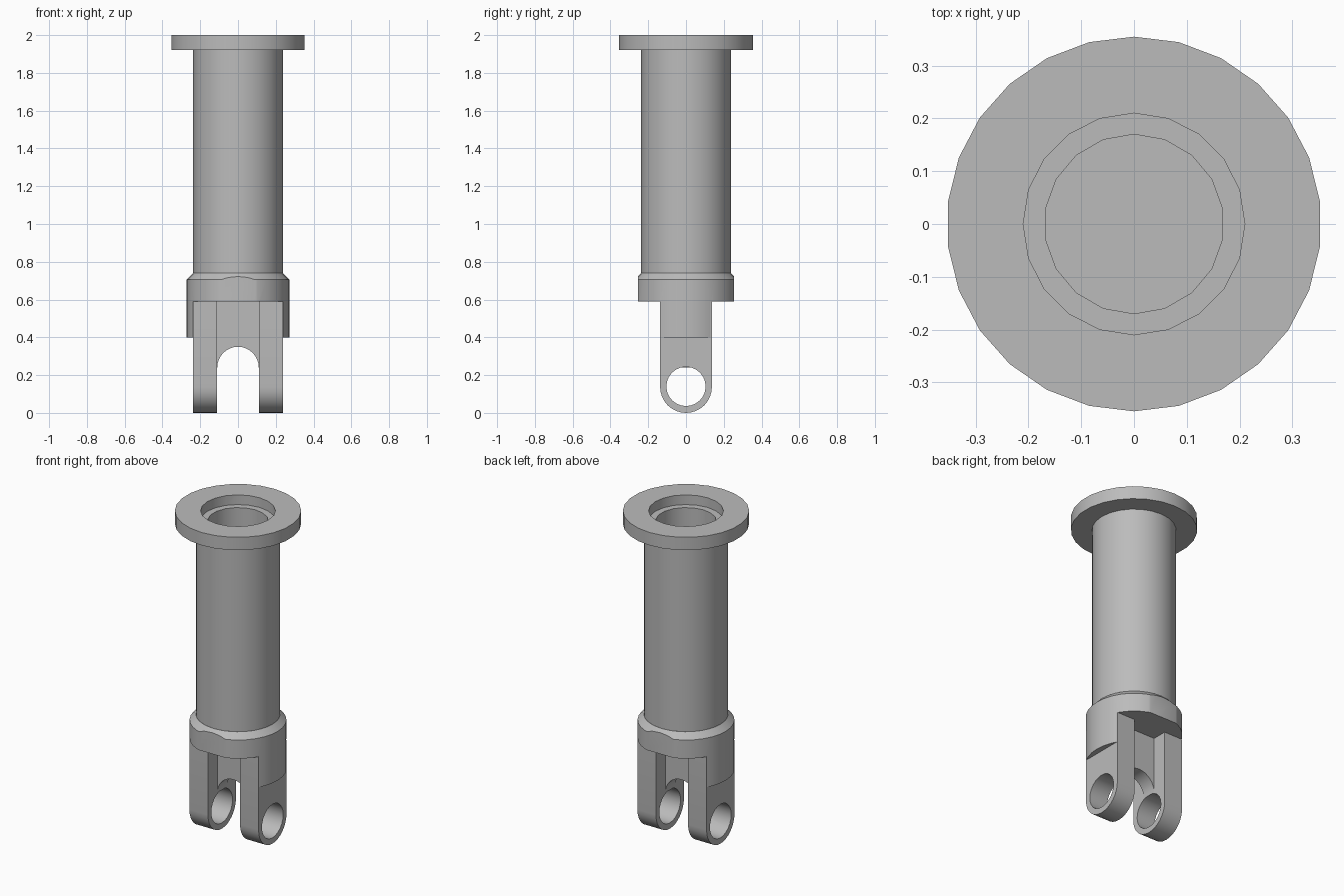
import bpy, bmesh
from math import sin, cos, pi, radians

cube = bpy.data.objects.get("Cube")
if cube:
    bpy.data.objects.remove(cube, do_unlink=True)

# Single cast grey metal colour
GREY = (0.5, 0.5, 0.5, 1)
metal = bpy.data.materials.new("grey metal")
metal.use_nodes = True
metal.diffuse_color = GREY
metal.node_tree.nodes["Principled BSDF"].inputs["Base Color"].default_value = GREY


def loft(name, rings):
    """Closed solid through a stack of rings with equal point counts."""
    bm = bmesh.new()
    loops = [[bm.verts.new(p) for p in ring] for ring in rings]
    n = len(loops[0])
    for a, b in zip(loops, loops[1:]):
        for i in range(n):
            j = (i + 1) % n
            bm.faces.new((a[i], a[j], b[j], b[i]))
    bm.faces.new(loops[0][::-1])
    bm.faces.new(loops[-1])
    bmesh.ops.recalc_face_normals(bm, faces=bm.faces)
    mesh = bpy.data.meshes.new(name)
    bm.to_mesh(mesh)
    bm.free()
    mesh.materials.append(metal)
    obj = bpy.data.objects.new(name, mesh)
    bpy.context.collection.objects.link(obj)
    return obj


def arc(radius, cx, cy, start, end, steps):
    return [(cx + radius * cos(start + (end - start) * i / steps),
             cy + radius * sin(start + (end - start) * i / steps))
            for i in range(steps + 1)]


def turned(name, profile, sides):
    """Round solid about z from (radius, height) pairs."""
    return loft(name, [[(x, y, z) for x, y in arc(r, 0, 0, pi / 2, pi * 5 / 2, sides)[:-1]]
                       for r, z in profile])


def prism_x(name, outline, lo, hi):
    return loft(name, [[(x, y, z) for y, z in outline] for x in (lo, hi)])


def prism_y(name, outline, lo, hi):
    return loft(name, [[(x, y, z) for x, z in outline] for y in (lo, hi)])


def cut(obj, cutter, operation="DIFFERENCE"):
    """Apply a boolean and discard the cutter."""
    cutter.hide_render = True
    mod = obj.modifiers.new("cut", "BOOLEAN")
    mod.operation, mod.solver, mod.object = operation, "EXACT", cutter
    bpy.context.view_layer.update()
    graph = bpy.context.evaluated_depsgraph_get()
    mesh = bpy.data.meshes.new_from_object(obj.evaluated_get(graph))
    obj.modifiers.clear()
    obj.data = mesh
    bpy.data.objects.remove(cutter, do_unlink=True)


TUBE_R, COLLAR_R = 0.237, 0.272
COLLAR_TOP, COLLAR_BASE, SKIRT_BASE = 0.74, 0.59, 0.40
LEG_IN, LEG_Y = 0.11, 0.137
BORE_R, BORE_FLOOR = 0.17, 0.76

# Flange with a stepped opening
flange = turned("flange", [(0.355, 1.92), (0.355, 2.0)], 26)
cut(flange, turned("bore_cutter", [(BORE_R, 1.8), (BORE_R, 2.1)], 18))
cut(flange, turned("counterbore_cutter", [(0.21, 1.94), (0.21, 2.1)], 20))

# Hollow barrel
barrel = turned("barrel", [(TUBE_R, COLLAR_TOP), (TUBE_R, 1.92)], 24)
cut(barrel, turned("bore_cutter", [(BORE_R, BORE_FLOOR), (BORE_R, 2.1)], 18))

# Chamfered collar: flats front and back, side skirts reaching down the legs
collar = turned("collar", [(COLLAR_R, SKIRT_BASE), (COLLAR_R, 0.705),
                           (TUBE_R, COLLAR_TOP)], 32)
flat = 0.255
half = [(flat, 0.9), (flat, COLLAR_BASE), (LEG_Y, COLLAR_BASE), (LEG_Y, 0.3)]
cut(collar, prism_x("flat_cutter", half + [(-y, z) for y, z in half[::-1]], -0.5, 0.5),
    "INTERSECT")
slot = [(-TUBE_R, 0.2), (TUBE_R, 0.2), (TUBE_R, COLLAR_BASE), (-TUBE_R, COLLAR_BASE)]
cut(collar, prism_y("slot_cutter", slot, -0.5, 0.5))

# Two fork legs with rounded ends and pin holes
leg_outline = ([(-LEG_Y, COLLAR_BASE)] + arc(LEG_Y, 0, LEG_Y, pi, 2 * pi, 16)
               + [(LEG_Y, COLLAR_BASE)])
hole_outline = arc(0.104, 0, 0.14, 0, 2 * pi, 24)[:-1]
legs = []
for name, side in (("left_leg", 1), ("right_leg", -1)):
    leg = prism_x(name, leg_outline, side * LEG_IN, side * TUBE_R)
    cut(leg, prism_x("pin_hole_cutter", hole_outline, side * 0.05, side * 0.4))
    legs.append(leg)

# Thin arched web between the legs
web_outline = ([(-LEG_IN, COLLAR_BASE)] + arc(LEG_IN, 0, 0.24, pi, 0, 16)
               + [(LEG_IN, COLLAR_BASE)])
web = prism_y("arched_web", web_outline, -0.045, 0.045)

# Smooth the round surfaces, keep the machined edges crisp
bpy.ops.object.select_all(action="DESELECT")
for obj in [flange, barrel, collar, web] + legs:
    obj.select_set(True)
    bpy.context.view_layer.objects.active = obj
bpy.ops.object.shade_smooth_by_angle(angle=radians(30))
